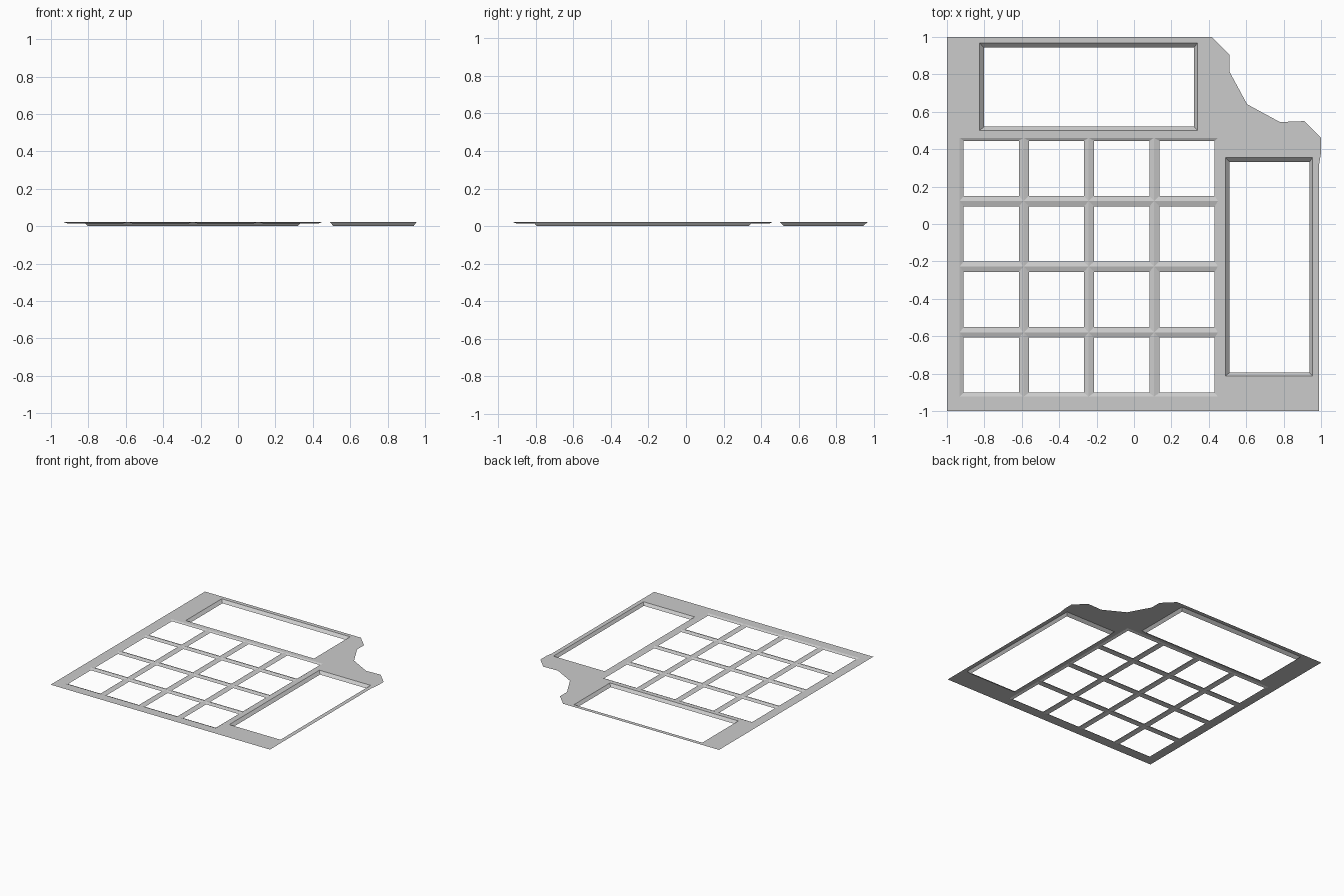
import bpy, bmesh

if "Cube" in bpy.data.objects:
    bpy.data.objects.remove(bpy.data.objects["Cube"])

TOP = 0.022          # height of the flat sheet
KEY_Z = 0.014        # lower lip of the shallow key openings


def finish(name, bm):
    mesh = bpy.data.meshes.new(name)
    bm.to_mesh(mesh)
    bm.free()
    obj = bpy.data.objects.new(name, mesh)
    bpy.context.collection.objects.link(obj)
    return obj


def corners(r, z):
    x0, x1, y0, y1 = r
    return [(x0, y0, z), (x1, y0, z), (x1, y1, z), (x0, y1, z)]


def sloped_rim(bm, outer, inner, z):
    """Four mitred walls from the sheet down to a smaller opening."""
    a = [bm.verts.new(c) for c in corners(outer, TOP)]
    b = [bm.verts.new(c) for c in corners(inner, z)]
    for i in range(4):
        j = (i + 1) % 4
        bm.faces.new((a[i], a[j], b[j], b[i]))


outline = [(-1, -1), (0.99, -1), (0.99, 0.32), (1, 0.38), (1, 0.46),
           (0.91, 0.55), (0.78, 0.545), (0.605, 0.64), (0.51, 0.815),
           (0.51, 0.905), (0.415, 1), (-1, 1)]
windows = {
    "upper_window_rim": ((-0.825, 0.34, 0.5, 0.967), (-0.802, 0.32, 0.52, 0.943)),
    "side_window_rim": ((0.49, 0.955, -0.813, 0.355), (0.511, 0.938, -0.794, 0.332)),
}
grid_hole = (-0.932, 0.449, -0.923, 0.461)

# Flat sheet with three openings
bm = bmesh.new()
loops = [[(x, y, TOP) for x, y in outline], corners(grid_hole, TOP)]
loops += [corners(outer, TOP) for outer, _ in windows.values()]
edges = []
for loop in loops:
    vs = [bm.verts.new(c) for c in loop]
    edges += [bm.edges.new((vs[i], vs[(i + 1) % len(vs)])) for i in range(len(vs))]
bmesh.ops.triangle_fill(bm, use_beauty=True, use_dissolve=False,
                        edges=edges, normal=(0, 0, 1))
bm.normal_update()
for f in bm.faces:
    if f.normal.z < 0:
        f.normal_flip()
finish("face_plate", bm)

# Deep sloped rims of the two large windows
for name, (outer, inner) in windows.items():
    bm = bmesh.new()
    sloped_rim(bm, outer, inner, 0)
    finish(name, bm)

# 4 x 4 grid of key openings; neighbouring rims meet in ridged bars
xs = [grid_hole[0], -0.59, -0.243, 0.107, grid_hole[1]]
ys = [grid_hole[2], -0.58, -0.227, 0.123, grid_hole[3]]
size = 0.295
bm = bmesh.new()
for i in range(4):
    for j in range(4):
        x = -0.911 + 0.349 * i
        y = -0.902 + 0.3505 * j
        sloped_rim(bm, (xs[i], xs[i + 1], ys[j], ys[j + 1]),
                   (x, x + size, y, y + size), KEY_Z)
bmesh.ops.remove_doubles(bm, verts=bm.verts, dist=1e-4)
finish("key_grid", bm)
